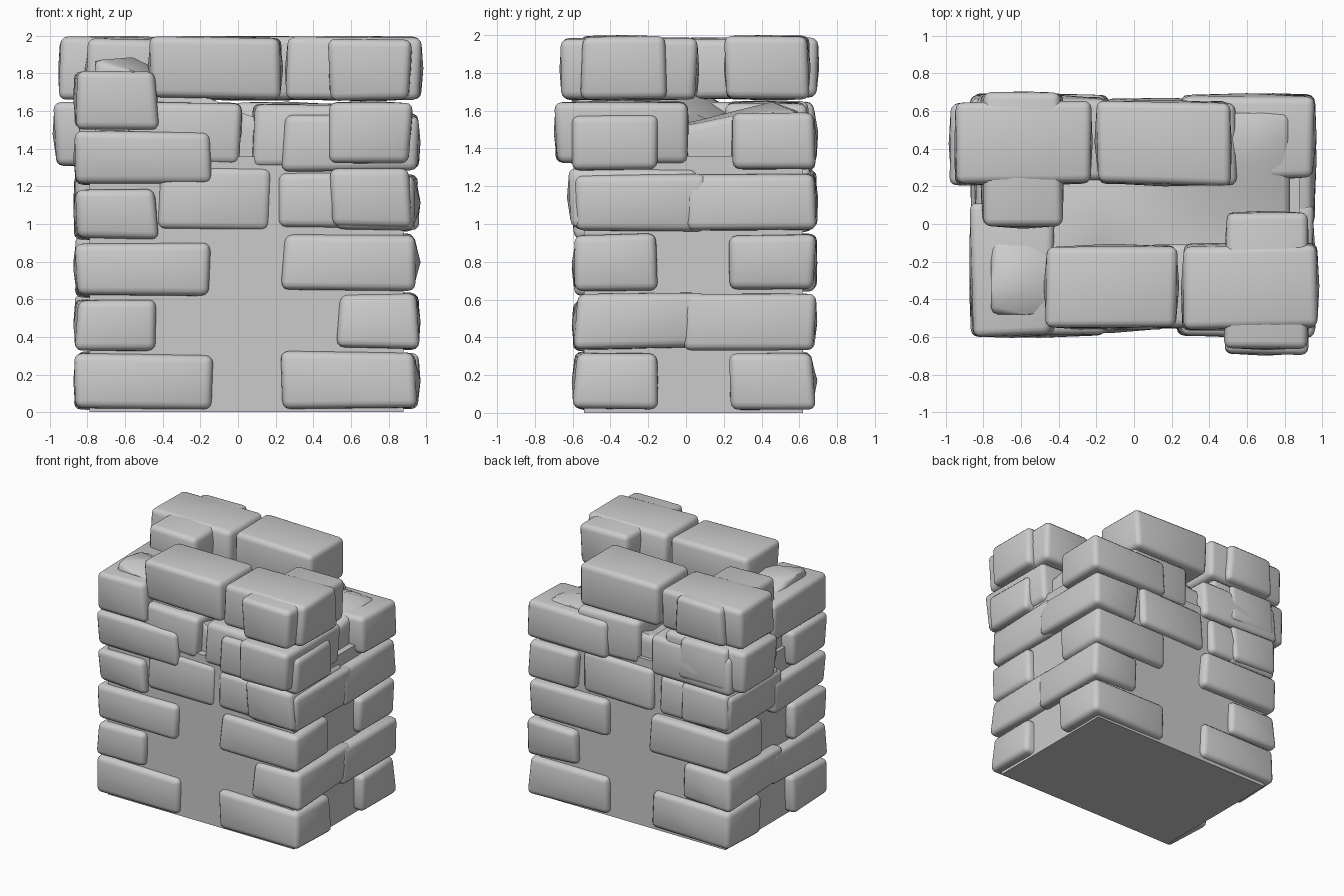
import bpy, bmesh, random
from mathutils import Vector

if "Cube" in bpy.data.objects:
    bpy.data.objects.remove(bpy.data.objects["Cube"])

random.seed(7)


def finish(bm, name, angle=0.9):
    bmesh.ops.recalc_face_normals(bm, faces=bm.faces)
    me = bpy.data.meshes.new(name)
    bm.to_mesh(me)
    bm.free()
    ob = bpy.data.objects.new(name, me)
    bpy.context.collection.objects.link(ob)
    bpy.ops.object.select_all(action='DESELECT')
    ob.select_set(True)
    bpy.context.view_layer.objects.active = ob
    bpy.ops.object.shade_smooth_by_angle(angle=angle)
    return ob


def box(x, y, z):
    lo, hi = Vector((x[0], y[0], z[0])), Vector((x[1], y[1], z[1]))
    bm = bmesh.new()
    bmesh.ops.create_cube(bm, size=1)
    for v in bm.verts:
        v.co = Vector(((v.co[i] + .5) * (hi[i] - lo[i]) + lo[i] for i in range(3)))
    return bm


def stone(name, x, y, z, wear=0.035):
    """Worn block: bevelled box whose corners are chipped slightly inwards."""
    bm = box(x, y, z)
    c = Vector(((x[0] + x[1]) / 2, (y[0] + y[1]) / 2, (z[0] + z[1]) / 2))
    for v in bm.verts:
        for i in range(3):
            v.co[i] -= (1 if v.co[i] > c[i] else -1) * random.uniform(0, wear) * (0.6 if i == 2 else 1)
    # slight bulge so the faces still reach the full block size
    bmesh.ops.subdivide_edges(bm, edges=bm.edges, cuts=1, use_grid_fill=True)
    half = (x[1] - c.x, y[1] - c.y, z[1] - c.z)
    for v in bm.verts:
        r = v.co - c
        off = [i for i in range(3) if abs(r[i]) > 0.5 * half[i]]
        if len(off) == 1:
            i = off[0]
            v.co[i] = c[i] + (half[i] if r[i] > 0 else -half[i])
    sharp = [e for e in bm.edges if e.calc_face_angle(0) > 0.8]
    bmesh.ops.bevel(bm, geom=sharp, offset=0.04, segments=3, profile=0.5,
                    affect='EDGES', clamp_overlap=True)
    return finish(bm, name, 1.0)


# Solid core of the pier
finish(box((-.79, .88), (-.54, .62), (0, 1.36)), "core", 0.5)

# Uneven rubble filling on top: high at front left, dipping in the middle
bm = box((-.76, .83), (-.48, .59), (1.2, 1.5))
bmesh.ops.subdivide_edges(bm, edges=bm.edges, cuts=7, use_grid_fill=True)
for v in bm.verts:
    if v.co.z > 1.49:
        d = max(0, 1 - ((v.co.x + .68) ** 2 + ((v.co.y + .35) * 1.1) ** 2) ** .5 / .75)
        e = max(0, 1 - ((v.co.x - .6) ** 2 + (v.co.y - .5) ** 2) ** .5 / .55)
        v.co.z += .02 + .42 * d ** .8 + .14 * e
    else:
        v.co.z = min(v.co.z, 1.42)
rim = [e for e in bm.edges if e.calc_face_angle(0) > 0.9]
bmesh.ops.bevel(bm, geom=rim, offset=0.04, segments=2, profile=.5, affect='EDGES', clamp_overlap=True)
finish(bm, "rubble_fill", 1.0)

# Corner stones, alternately long in x and long in y
low = [.01, .32, .605, .91, 1.195, 1.5, 1.815]
high = [.015, .33, .64, .955, 1.275, 1.59]
corners = {
    "front_left": (-1, -1, low), "front_right": (1, -1, high),
    "back_left": (-1, 1, high), "back_right": (1, 1, high)}
for name, (sx, sy, zs) in corners.items():
    for i in range(len(zs) - 1):
        lx, ly = (.75, .47) if i % 2 == 0 else (.46, .72)
        x = (-.875, -.875 + lx) if sx < 0 else (.97 - lx, .97)
        y = (-.605, -.605 + ly) if sy < 0 else (.695 - ly, .695)
        stone(f"corner_stone_{name}_{i}", x, y, (zs[i], zs[i + 1]))

# Front infill and upper stones
front = [
    ((-.43, .19), (-.58, -.12), (.965, 1.31)),
    ((.21, .85), (-.585, -.12), (.97, 1.28)),
    ((.48, .93), (-.63, .08), (.975, 1.30)),
    ((-.6, .03), (-.56, -.12), (1.31, 1.65)),
    ((.07, .8), (-.56, -.1), (1.30, 1.64)),
    ((.48, .93), (-.70, .02), (1.31, 1.655)),
    ((-.48, .24), (-.555, -.105), (1.66, 2.0)),
    ((.25, .985), (-.57, -.1), (1.655, 2.0)),
    ((.475, .93), (-.67, .07), (1.65, 1.99))]
# Back infill and upper stones
back = [
    ((-.16, .48), (.2, .67), (.965, 1.31)),
    ((-.82, -.2), (.2, .675), (.97, 1.28)),
    ((-.86, -.41), (.0, .70), (.975, 1.30)),
    ((-.03, .55), (.2, .65), (1.29, 1.65)),
    ((-.985, -.25), (.2, .655), (1.305, 1.655)),
    ((-.85, -.4), (-.0, .70), (1.31, 1.65)),
    ((-.21, .52), (.2, .66), (1.655, 2.0)),
    ((-.955, -.22), (.2, .655), (1.655, 2.0)),
    ((-.82, -.37), (-.025, .705), (1.66, 1.99))]
for side, blocks in (("front", front), ("back", back)):
    for i, b in enumerate(blocks):
        stone(f"{side}_stone_{i}", *b, wear=.025)
